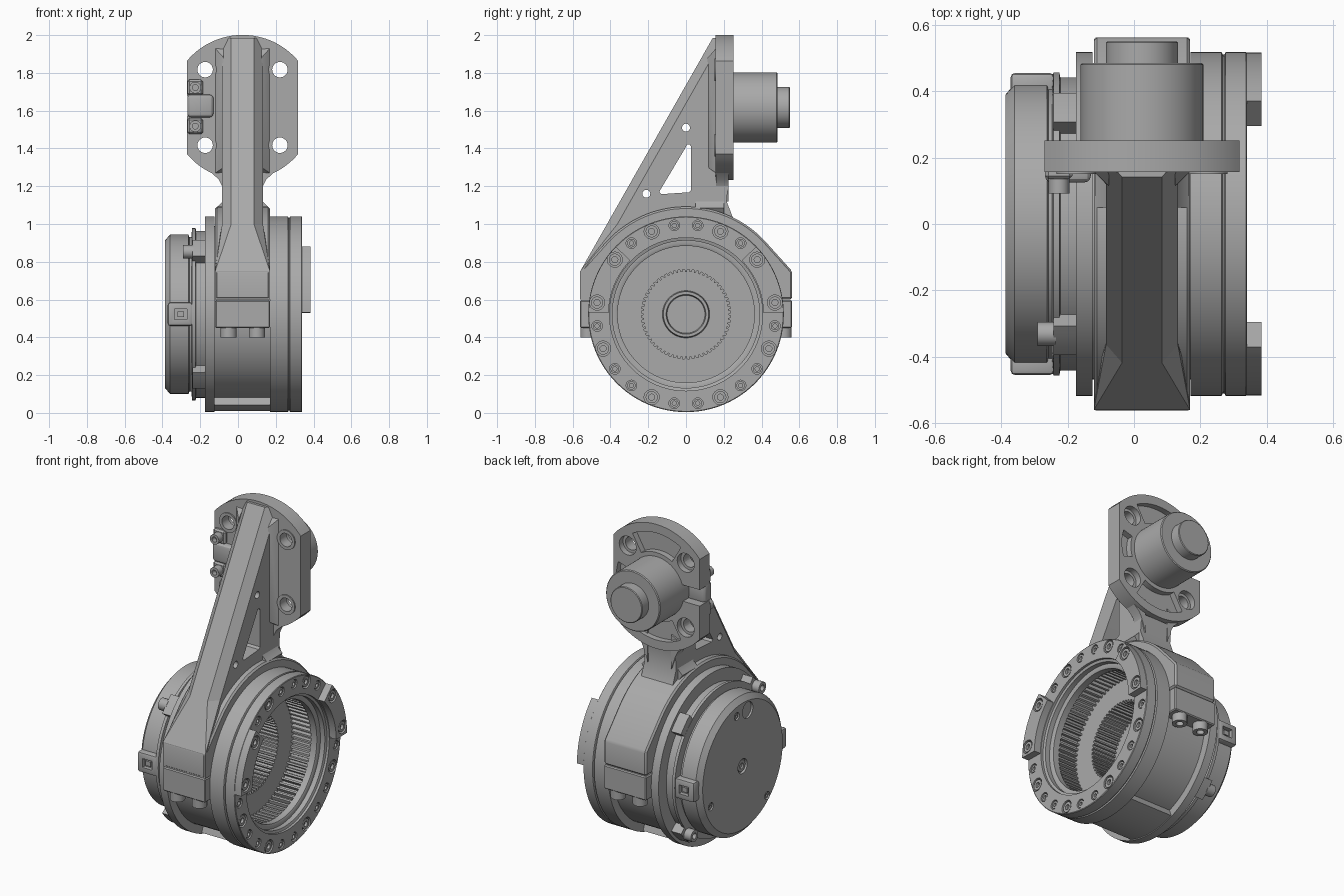
import bpy, bmesh
from math import sin, cos, pi, radians

if "Cube" in bpy.data.objects:
    bpy.data.objects.remove(bpy.data.objects["Cube"])

gray = bpy.data.materials.new("machined gray")
gray.use_nodes = True
gray.diffuse_color = (0.4, 0.4, 0.4, 1)
gray.node_tree.nodes["Principled BSDF"].inputs["Base Color"].default_value = (0.4, 0.4, 0.4, 1)

CZ = 0.522     # height of the housing axis
CX = 0.024     # middle plane of the arm
MZ = 1.617     # height of the motor axis
HUB = (0, CZ)
MOTOR = (CX, MZ)


def place(axis, t, u, v):
    return {"x": (t, u, v), "y": (u, t, v), "z": (u, v, t)}[axis]


def finish(name, bm):
    bmesh.ops.recalc_face_normals(bm, faces=bm.faces)
    mesh = bpy.data.meshes.new(name)
    bm.to_mesh(mesh)
    bm.free()
    mesh.materials.append(gray)
    ob = bpy.data.objects.new(name, mesh)
    bpy.context.collection.objects.link(ob)
    return ob


def prism(name, pts, axis, a, b):
    bm = bmesh.new()
    lo = [bm.verts.new(place(axis, a, u, v)) for u, v in pts]
    hi = [bm.verts.new(place(axis, b, u, v)) for u, v in pts]
    bm.faces.new(lo)
    bm.faces.new(hi)
    n = len(pts)
    for i in range(n):
        j = (i + 1) % n
        bm.faces.new((lo[i], lo[j], hi[j], hi[i]))
    return finish(name, bm)


def lathe(name, profile, axis, center, seg=96):
    """Revolve (t, r) points that begin and end on the axis."""
    bm = bmesh.new()
    rows = []
    for t, r in profile:
        n = seg if r else 1
        rows.append([bm.verts.new(place(axis, t, center[0] + r * cos(2 * pi * i / seg),
                                        center[1] + r * sin(2 * pi * i / seg))) for i in range(n)])
    for p, q in zip(rows, rows[1:]):
        for i in range(seg):
            j = i + 1
            ring = [p[i % len(p)], p[j % len(p)], q[j % len(q)], q[i % len(q)]]
            bm.faces.new(list(dict.fromkeys(ring)))
    return finish(name, bm)


def hull(name, pts):
    bm = bmesh.new()
    for p in pts:
        bm.verts.new(p)
    bmesh.ops.convex_hull(bm, input=bm.verts)
    bmesh.ops.dissolve_limit(bm, angle_limit=0.01, verts=bm.verts, edges=bm.edges)
    return finish(name, bm)


def box(name, x, y, z):
    return prism(name, [(x[0], y[0]), (x[1], y[0]), (x[1], y[1]), (x[0], y[1])], "z", *z)


def arc(c, r, a, b, n):
    return [(c[0] + r * cos(radians(a + (b - a) * i / n)),
             c[1] + r * sin(radians(a + (b - a) * i / n))) for i in range(n + 1)]


def sector(c, r0, r1, a, b, n=16):
    return arc(c, r1, a, b, n) + arc(c, r0, b, a, n)


def cyl(name, c, r, axis, a, b, seg=24):
    return lathe(name, [(a, 0), (a, r), (b, r), (b, 0)], axis, c, seg)


def screw(name, c, r, axis, base, top):
    d = base + (top - base) * 0.4
    return lathe(name, [(base, 0), (base, r), (top, r), (top, r * 0.5), (d, r * 0.5), (d, 0)],
                 axis, c, 18)


def modify(ob, kind, **settings):
    m = ob.modifiers.new(kind.lower(), kind)
    for k, v in settings.items():
        setattr(m, k, v)
    bpy.context.view_layer.objects.active = ob
    bpy.ops.object.modifier_apply(modifier=m.name)


def cut(ob, *cutters):
    for c in cutters:
        modify(ob, "BOOLEAN", object=c, operation="DIFFERENCE", solver="EXACT")
        bpy.data.objects.remove(c)


def teeth(name, count, r0, r1, x0, x1):
    bm = bmesh.new()
    for i in range(count):
        a = 2 * pi * i / count
        vs = bmesh.ops.create_cube(bm, size=1)["verts"]
        w = pi * r0 / count
        for v in vs:
            x = x0 if v.co.x < 0 else x1
            r, s = (r0, v.co.y * w * 0.7) if v.co.z < 0 else (r1, v.co.y * w * 1.4)
            v.co = (x, r * cos(a) - s * sin(a), CZ + r * sin(a) + s * cos(a))
    return finish(name, bm)


# Gear housing: stepped bore, rim groove, narrower waist and end flange
housing = lathe("gear_housing", [
    (-.04, 0), (-.04, .1), (-.02, .105), (-.02, .12), (-.05, .125), (-.05, .237), (.11, .237),
    (.11, .388), (.245, .388), (.245, .362), (.285, .362), (.29, .372), (.29, .39), (.32, .39),
    (.325, .405), (.34, .405), (.34, .514), (.337, .518), (.276, .518), (.272, .51),
    (.268, .51), (.264, .518), (.17, .518), (.17, .468), (-.125, .468), (-.125, .518),
    (-.175, .518), (-.175, 0)], "x", HUB)
teeth("large_ring_teeth", 76, .366, .392, .11, .245)
teeth("small_ring_teeth", 60, .224, .242, -.05, .11)
prism("bottom_lug", sector(HUB, .44, .512, 250, 290), "x", -.13, .175)

# Raised rim pads on both sides
pads = [prism("rim_pad", sector(HUB, .41, .516, *span), "x", .335, .384)
        for span in ((1, 44), (136, 179))]

# Rim bolt circle
for side in (0, 1):
    pad = pads[side]
    for deg in (82.5, 67.5, 52.5, 37.5, 7.5, -7.5, -22.5, -37.5, -52.5, -67.5, -82.5):
        a = radians(180 - deg if side else deg)
        c = (.475 * cos(a), CZ + .475 * sin(a))
        big = deg in (67.5, 37.5, 7.5, -22.5, -67.5)
        raised = deg in (37.5, 7.5)
        face = .384 if raised else .34
        r = .04 if big else .028
        cut(pad if raised else housing, cyl("cutter", c, r, "x", face - .025, face + .02))
        screw("rim_screw", c, r * .8, "x", face - .03, face - .004)

# Motor-side cover with clamp ring
cover = lathe("rear_cover", [
    (-.16, 0), (-.16, .442), (-.222, .442), (-.225, .457), (-.243, .457), (-.247, .41),
    (-.258, .41), (-.262, .422), (-.36, .422), (-.387, .39), (-.387, 0)], "x", HUB)
cut(cover, cyl("cutter", HUB, .045, "x", -.41, -.37), cyl("cutter", (-.05, .85), .05, "x", -.41, -.375))
screw("cover_center_screw", HUB, .036, "x", -.36, -.38)
for c in ((.056, .85), (.31, .39), (-.24, .25)):
    cut(cover, cyl("cutter", c, .024, "x", -.41, -.375))
    screw("cover_screw", c, .018, "x", -.37, -.382)

# Clamp ring tabs
for deg in (45, 135, 225, 315):
    prism("clamp_tab", sector(HUB, .42, .5, deg - 7, deg + 7, 4), "x", -.242, -.17)
for deg in (135, 315):
    a = radians(deg)
    screw("tab_screw", (.468 * cos(a), CZ + .468 * sin(a)), .036, "x", -.235, -.29)

# Cable sockets on the cover
for s, name in ((-1, "front_socket"), (1, "back_socket")):
    ys = sorted((s * .38, s * .455))
    sock = box(name, (-.372, -.24), ys, (.46, .585))
    modify(sock, "BEVEL", width=.014, segments=2)
    cut(sock, box("cutter", (-.335, -.27), sorted((s * .43, s * .47)), (.495, .55)))
    box(name + "_pin", (-.32, -.285), sorted((s * .42, s * .445)), (.508, .537))

# Saddle over the housing and lower clamp blocks
x0, x1 = CX - .145, CX + .145
saddle = prism("saddle", [(.562, .6), (.562, .75)] + arc(HUB, .57, 42, 138, 40) +
               [(-.562, .75), (-.562, .6)] + arc(HUB, .455, 170, 10, 40), "x", x0, x1)
modify(saddle, "BEVEL", width=.01, segments=1)
for s in (-1, 1):
    block = box("clamp_block", (x0, x1), sorted((s * .42, s * .562)), (.45, .597))
    modify(block, "BEVEL", width=.006, segments=1)
    for x in (-.05, .1):
        screw("clamp_screw", (x, s * .517), .043, "z", .46, .4)


# Arm: sloped strut with chamfered front, flared foot and lightening holes
def slope(z):
    return -.56 + .568 * (z - .75)


TOP = 1.985
arm = prism("arm_strut", [
    (slope(.75) + .055, .75), (slope(TOP) + .055, TOP), (.2, TOP), (.2, 1.25), (.225, 1.23),
    (.215, 1.12), (.25, 1.03), (.2, .98), (0, 1), (-.25, .93), (-.45, .75)], "x", CX - .108, CX + .108)
front = hull("arm_front", [(CX + s * w, slope(z) + d, z) for s in (-1, 1) for z in (.75, TOP)
                           for w, d in ((.06, 0), (.108, .055), (.108, .06))])
for part in (arm, front):
    cut(part, prism("cutter", [(-.005, 1.4), (.005, 1.42), (.02, 1.42), (.027, 1.41), (.027, 1.18),
                               (.015, 1.168), (-.13, 1.158), (-.142, 1.17)], "x", -1, 1),
        cyl("cutter", (0, 1.51), .021, "x", -1, 1), cyl("cutter", (-.21, 1.16), .021, "x", -1, 1))
hull("arm_foot", [(CX + s * w, y, z) for s in (-1, 1) for w, y, z in (
    (.145, -.56, .6), (.145, -.56, .75), (.145, -.49, .6), (.145, -.47, .78), (.06, slope(1), 1),
    (.108, slope(1) + .055, 1), (.108, -.35, .92))])
for s in (-1, 1):
    # Slim flare where the strut meets the plate
    hull("arm_fillet", [(CX + s * w, y, z) for w, y, z in (
        (.1, .115, 1.3), (.108, .12, 1.3), (.145, .158, 1.27), (.1, .16, 1.27),
        (.1, .115, 1.88), (.108, .12, 1.88), (.145, .158, 1.93), (.1, .16, 1.93))])
    # Concave web between plate and neck
    prism("neck_web", [(CX + s * .08, 1.12), (CX + s * .108, 1.2), (CX + s * .125, 1.235),
                       (CX + s * .18, 1.285), (CX + s * .08, 1.33)], "y", .16, .225)
    prism("neck_root", [(CX + s * .1, 1.14), (CX + s * .11, 1.115), (CX + s * .14, 1.085),
                        (CX + s * .1, 1.03)], "y", .05, .2)

# Mounting plate: disc with flat sides
plate = prism("motor_plate", arc(MOTOR, .384, 40, 140, 32) + arc(MOTOR, .384, 220, 320, 32),
              "y", .157, .252)
for a in (60, 240):
    cut(plate, prism("cutter", sector(MOTOR, .21, .33, a, a + 60), "y", .215, .3))
cut(plate, box("cutter", (-.35, -.14), (.1, .3), (1.575, 1.675)),
    prism("cutter", sector(MOTOR, .21, .275, -18, 18), "y", .215, .3))
for dx in (-.198, .198):
    for dz in (-.2, .2):
        c = (CX + dx, MZ + dz)
        cut(plate, cyl("cutter", c, .058, "y", .215, .3), cyl("cutter", c, .041, "y", .1, .3))
        rim = cyl("plate_hole_rim", c, .06, "y", .15, .165, 32)
        cut(rim, cyl("cutter", c, .041, "y", .1, .3))

# Cable clip on the plate edge
clip = box("cable_clip", (-.268, -.13), (.125, .2), (1.565, 1.685))
modify(clip, "BEVEL", width=.02, segments=3)
for z in (1.518, 1.722):
    seat = box("clip_seat", (-.268, -.185), (.135, .17), (z - .042, z + .042))
    modify(seat, "BEVEL", width=.01, segments=1)
    screw("clip_screw", (-.226, z), .031, "y", .14, .092)

# Motor and its end boss
lathe("motor", [(.16, 0), (.16, .185), (.48, .185), (.485, .18), (.485, 0)], "y", MOTOR)
lathe("motor_boss", [(.47, 0), (.47, .109), (.546, .109), (.55, .105), (.55, 0)], "y", MOTOR, 64)

# Smooth round surfaces, keep machined edges sharp
for ob in bpy.context.scene.objects:
    ob.select_set(ob.type == "MESH")
bpy.context.view_layer.objects.active = housing
bpy.ops.object.shade_smooth_by_angle(angle=radians(28))
